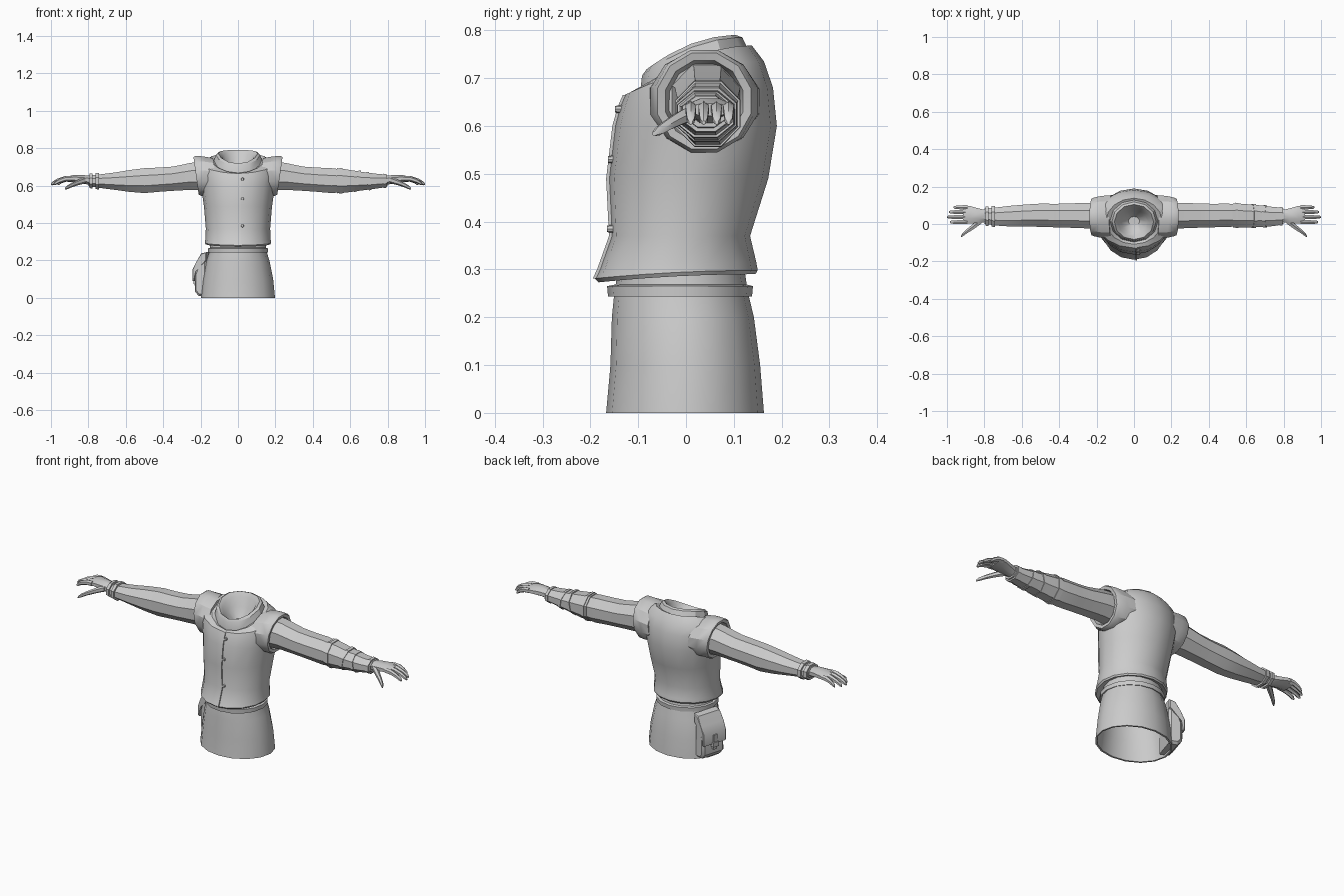
import bpy, bmesh, math
from mathutils import Vector

cube = bpy.data.objects.get("Cube")
if cube:
    bpy.data.objects.remove(cube, do_unlink=True)

GREY = 0.6
mat = bpy.data.materials.new("plain_grey")
mat.use_nodes = True
mat.diffuse_color = (GREY, GREY, GREY, 1)
mat.node_tree.nodes["Principled BSDF"].inputs["Base Color"].default_value = (GREY, GREY, GREY, 1)


def finish(name, bm, angle=30):
    bmesh.ops.recalc_face_normals(bm, faces=bm.faces)
    mesh = bpy.data.meshes.new(name)
    bm.to_mesh(mesh)
    bm.free()
    mesh.materials.append(mat)
    ob = bpy.data.objects.new(name, mesh)
    bpy.context.collection.objects.link(ob)
    bpy.ops.object.select_all(action='DESELECT')
    ob.select_set(True)
    bpy.context.view_layer.objects.active = ob
    bpy.ops.object.shade_smooth_by_angle(angle=math.radians(angle))
    return ob


def loft(name, rings, caps=(True, True), angle=30):
    """Skin a list of equal-length rings."""
    bm = bmesh.new()
    rows = [[bm.verts.new(p) for p in r] for r in rings]
    n = len(rows[0])
    for a, b in zip(rows, rows[1:]):
        for i in range(n):
            j = (i + 1) % n
            bm.faces.new((a[i], a[j], b[j], b[i]))
    if caps[0]:
        bm.faces.new(rows[0])
    if caps[1]:
        bm.faces.new(rows[-1])
    return finish(name, bm, angle)


def body_ring(z, hx, front, back, drop=0.0, n=16):
    """Level oval whose front may dip by drop."""
    pts = []
    for i in range(n):
        a = math.tau * i / n
        s = math.sin(a)
        y = (front + back) / 2 + (back - front) / 2 * s
        pts.append((hx * math.cos(a), y, z - drop * ((1 - s) / 2) ** 2))
    return pts


def limb_ring(side, x, y, z, ry, rz, n=8, lean=0.0):
    """Upright oval around the arm direction."""
    pts = []
    for i in range(n):
        a = math.tau * (i + 0.5) / n
        dz = rz * math.sin(a)
        pts.append((side * (x + lean * dz), y + ry * math.cos(a), z + dz))
    return pts


def prism(name, profile, width, place, bevel=0.0):
    """Extrude a 2D profile; place maps (out, across, up) to the model."""
    bm = bmesh.new()
    ends = [[bm.verts.new(place(o, w, u)) for o, u in profile]
            for w in (-width / 2, width / 2)]
    n = len(profile)
    for i in range(n):
        j = (i + 1) % n
        bm.faces.new((ends[0][i], ends[0][j], ends[1][j], ends[1][i]))
    bm.faces.new(ends[0])
    bm.faces.new(ends[1])
    if bevel:
        rim = [e for e in bm.edges if any(len(f.verts) == n for f in e.link_faces)]
        bmesh.ops.bevel(bm, geom=rim, offset=bevel, segments=1, affect='EDGES')
    return finish(name, bm)


# Hollow skirt of the tunic, with the narrow waist on top
loft("skirt", [body_ring(*r) for r in (
    (0.20, 0.155, -0.142, 0.132), (0.10, 0.172, -0.148, 0.145), (0, 0.190, -0.157, 0.153),
    (0, 0.198, -0.167, 0.163), (0.10, 0.188, -0.158, 0.155), (0.20, 0.168, -0.155, 0.142),
    (0.25, 0.152, -0.150, 0.130), (0.30, 0.146, -0.142, 0.122))])

# Belt
loft("belt", [body_ring(*r) for r in (
    (0.247, 0.145, -0.14, 0.12), (0.243, 0.160, -0.163, 0.138),
    (0.265, 0.160, -0.165, 0.140), (0.270, 0.145, -0.14, 0.12))])

# Vest
VEST = ((0.300, 0.150, -0.150, 0.120, 0.017), (0.290, 0.172, -0.183, 0.145, 0.017),
        (0.298, 0.177, -0.191, 0.150, 0.017), (0.315, 0.175, -0.182, 0.147, 0.015),
        (0.370, 0.172, -0.157, 0.134), (0.490, 0.182, -0.163, 0.172),
        (0.600, 0.198, -0.150, 0.190), (0.680, 0.208, -0.139, 0.182, 0.04),
        (0.735, 0.200, -0.128, 0.163, 0.07), (0.768, 0.150, -0.108, 0.138, 0.10),
        (0.755, 0.115, -0.085, 0.115, 0.10))
loft("vest", [body_ring(*r) for r in VEST], (True, False))

# Collar turning into a bowl-shaped neck lining
loft("collar", [body_ring(*r, n=12) for r in (
    (0.755, 0.130, -0.097, 0.132, 0.095), (0.785, 0.118, -0.092, 0.118, 0.080),
    (0.790, 0.105, -0.083, 0.105, 0.072), (0.768, 0.085, -0.070, 0.090, 0.060),
    (0.720, 0.070, -0.050, 0.075, 0.030), (0.670, 0.030, -0.010, 0.040))],
    (False, True))

# Front closing edge with three buttons
edge = [(r[2], r[0] - (r[4] if len(r) > 4 else 0)) for r in VEST[2:9]]
prism("front_placket", [(y - 0.004, z) for y, z in edge] +
      [(y + 0.01, z) for y, z in reversed(edge)], 0.008,
      lambda o, w, u: (0.012 + w, o, u))
for i, (y, z) in enumerate(((-0.140, 0.635), (-0.155, 0.53), (-0.157, 0.385))):
    bm = bmesh.new()
    bmesh.ops.create_cone(bm, cap_ends=True, segments=8, radius1=0.009, radius2=0.007, depth=0.016)
    bmesh.ops.rotate(bm, verts=bm.verts, matrix=Vector((0, 0, 1)).rotation_difference(
        Vector((0, -1, 0))).to_matrix())
    bmesh.ops.translate(bm, verts=bm.verts, vec=(0.024, y, z))
    finish("button_%d" % (i + 1), bm)

# Sleeve stations: x, centre y, centre z, half depth, half height
SLEEVE = ((0.15, 0.040, 0.655, 0.080, 0.085), (0.25, 0.045, 0.650, 0.074, 0.078),
          (0.35, 0.045, 0.637, 0.070, 0.070), (0.42, 0.045, 0.632, 0.068, 0.070),
          (0.50, 0.047, 0.627, 0.067, 0.072), (0.58, 0.045, 0.625, 0.064, 0.063),
          (0.66, 0.042, 0.624, 0.060, 0.050), (0.74, 0.040, 0.624, 0.052, 0.039),
          (0.80, 0.042, 0.626, 0.044, 0.031))


def sleeve_at(x, extra=0.0):
    for a, b in zip(SLEEVE, SLEEVE[1:]):
        if x <= b[0]:
            t = (x - a[0]) / (b[0] - a[0])
            y, z, ry, rz = (p + (q - p) * t for p, q in zip(a[1:], b[1:]))
            return x, y, z, ry + extra, rz + extra


def band(name, side, x, width, extra, lean=0.0):
    h = width / 2
    loft(name, [limb_ring(side, *sleeve_at(x + dx, e), lean=lean) for dx, e in (
        (-h, -0.008), (-h, extra), (h, extra), (h, -0.008))])


FINGERS = (("index", 0.010, 0.985), ("middle", 0.037, 1.0),
           ("ring", 0.064, 0.99), ("little", 0.089, 0.965))

for side, label in ((1, "left"), (-1, "right")):
    # Thick armhole edge and sleeve
    loft(label + "_armhole", [limb_ring(side, x, 0.038, 0.652, ry, rz, 12, 0.14) for x, ry, rz in (
        (0.12, 0.120, 0.098), (0.17, 0.116, 0.108), (0.210, 0.107, 0.111),
        (0.224, 0.101, 0.104), (0.222, 0.084, 0.088), (0.19, 0.075, 0.080))])
    loft(label + "_sleeve", [limb_ring(side, *s) for s in SLEEVE])

    # Hand
    loft(label + "_palm", [limb_ring(side, *s) for s in (
        (0.78, 0.042, 0.627, 0.032, 0.026), (0.83, 0.044, 0.634, 0.042, 0.025),
        (0.88, 0.050, 0.638, 0.051, 0.021), (0.915, 0.050, 0.634, 0.049, 0.014))])
    for finger, y, tip in FINGERS:
        reach = tip - 0.89
        loft("%s_%s_finger" % (label, finger), [
            limb_ring(side, 0.89 + reach * t, y, 0.638 - drop, r, r * 1.1, 6)
            for t, drop, r in ((0, 0, 0.013), (0.35, 0.002, 0.013), (0.7, 0.013, 0.011),
                               (0.93, 0.026, 0.009), (1, 0.031, 0.004))], angle=40)
    loft(label + "_thumb", [limb_ring(side, *s, n=6) for s in (
        (0.815, 0.020, 0.630, 0.020, 0.018), (0.855, -0.010, 0.617, 0.018, 0.015),
        (0.890, -0.036, 0.603, 0.014, 0.012), (0.915, -0.056, 0.590, 0.011, 0.010),
        (0.924, -0.066, 0.584, 0.005, 0.005))], angle=40)

# Wrapped bracer on the left forearm, two bracelets on the right wrist
loft("left_bracer", [limb_ring(1, *sleeve_at(x, e)) for x, e in (
    (0.53, -0.005), (0.53, 0.004), (0.58, 0.004), (0.66, 0.004),
    (0.74, 0.004), (0.79, 0.004), (0.79, -0.005))])
for i, (x, lean) in enumerate(((0.55, 0), (0.64, 0.2), (0.70, -0.15), (0.785, 0))):
    band("left_bracer_strap_%d" % (i + 1), 1, x, 0.016, 0.008, lean)
for i, x in enumerate((0.752, 0.786)):
    band("right_bracelet_%d" % (i + 1), -1, x, 0.018, 0.010)

# Belt pouch on the right hip, facing slightly back
OUT = Vector((-0.95, 0.3, 0)).normalized()
ACROSS = Vector((0.3, 0.95, 0)).normalized()


def on_hip(o, w, u):
    return Vector((-0.10, 0.03, u)) + OUT * o + ACROSS * w


prism("pouch", [(0.05, 0.008), (0.098, 0.010), (0.120, 0.035), (0.120, 0.13),
                (0.092, 0.20), (0.05, 0.22)], 0.135, on_hip, 0.012)
prism("pouch_flap", [(0.05, 0.245), (0.080, 0.238), (0.108, 0.19), (0.130, 0.15), (0.130, 0.09),
                     (0.117, 0.09), (0.115, 0.14), (0.05, 0.20)], 0.142, on_hip, 0.004)
prism("pouch_strap", [(0.11, 0.14), (0.136, 0.14), (0.134, 0.06), (0.11, 0.06)], 0.022, on_hip)
prism("pouch_buckle", [(0.12, 0.10), (0.140, 0.10), (0.140, 0.075), (0.12, 0.075)], 0.034, on_hip)
